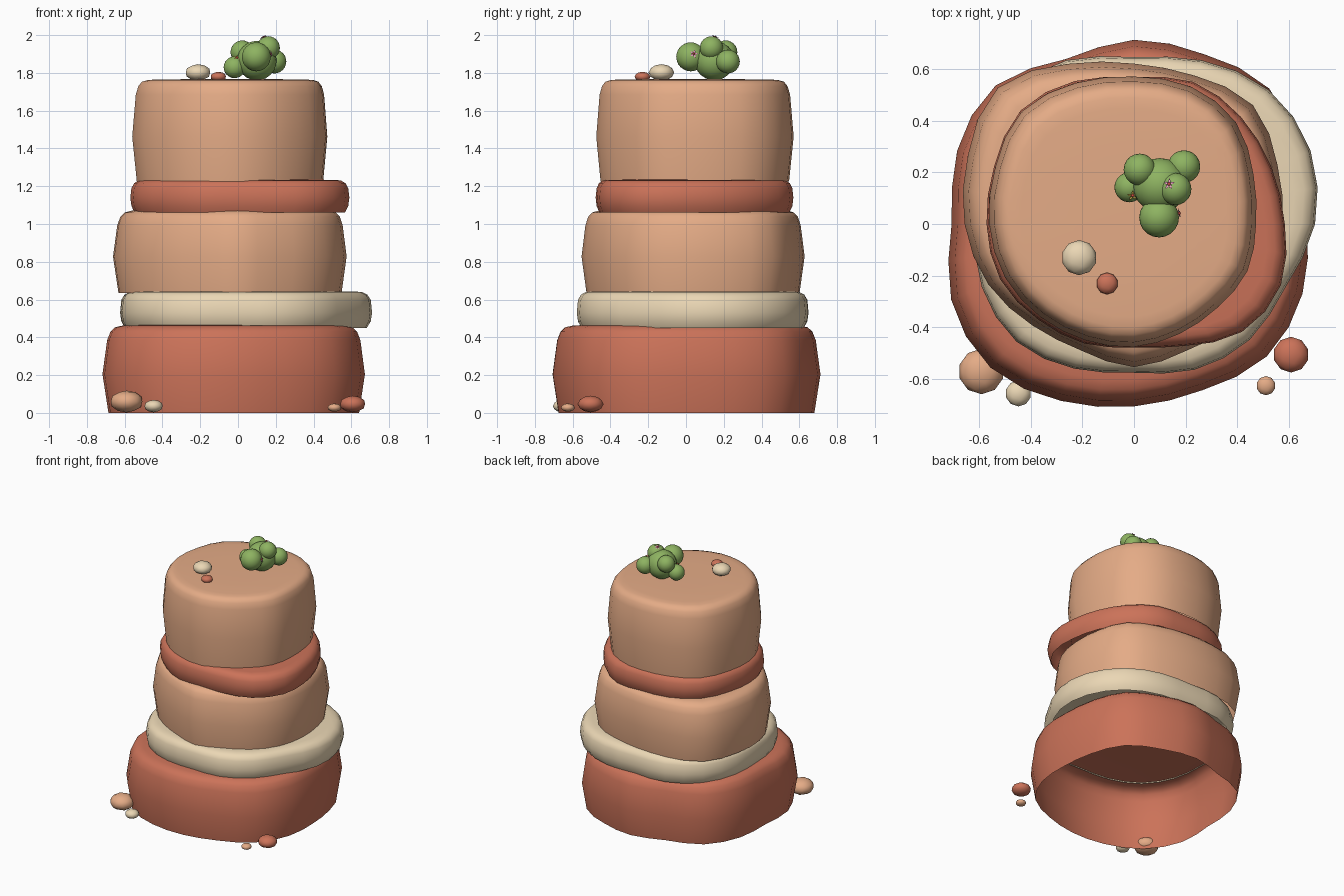
import bpy, bmesh, math
from mathutils import Vector

if "Cube" in bpy.data.objects:
    bpy.data.objects.remove(bpy.data.objects["Cube"])


def material(name, rgb):
    m = bpy.data.materials.new(name)
    m.diffuse_color = (*rgb, 1)
    m.use_nodes = True
    m.node_tree.nodes["Principled BSDF"].inputs["Base Color"].default_value = m.diffuse_color
    return m


RED = material("terracotta", (0.60, 0.17, 0.10))
TAN = material("sandstone", (0.78, 0.41, 0.24))
CREAM = material("pale_stone", (0.83, 0.68, 0.46))
GREEN = material("cactus_green", (0.27, 0.45, 0.12))
PINK = material("petal_pink", (0.85, 0.35, 0.55))
YELLOW = material("petal_yellow", (0.85, 0.60, 0.10))
CORE = material("flower_core", (0.70, 0.08, 0.06))


def finish(name, bm, mat, smooth=True):
    me = bpy.data.meshes.new(name)
    bm.to_mesh(me)
    bm.free()
    for p in me.polygons:
        p.use_smooth = smooth
    me.materials.append(mat)
    ob = bpy.data.objects.new(name, me)
    bpy.context.collection.objects.link(ob)
    return ob


def outline(radii, sub=2):
    """Closed smooth outline through radii spaced evenly round the z axis."""
    n, pts = len(radii), []
    for i in range(n * sub):
        k, t = i // sub, (i % sub) / sub
        a, b, c, d = (radii[(k + j) % n] for j in (-1, 0, 1, 2))
        r = b + 0.5 * t * (c - a + t * (2*a - 5*b + 4*c - d + t * (3*(b - c) + d - a)))
        ang = 2 * math.pi * i / (n * sub)
        pts.append(Vector((r * math.cos(ang), r * math.sin(ang), 0)))
    return pts


def layer(name, radii, profile, mat):
    """Rock layer: open underneath, walls follow (z, scale) profile, capped on top."""
    pts = outline(radii)
    c = sum(pts, Vector()) / len(pts)
    bm = bmesh.new()
    rings = [[bm.verts.new(c + (p - c) * s + Vector((0, 0, z))) for p in pts]
             for z, s in profile]
    n = len(pts)
    for lo, hi in zip(rings, rings[1:]):
        for i in range(n):
            j = (i + 1) % n
            bm.faces.new((lo[i], lo[j], hi[j], hi[i]))
    bm.faces.new(rings[-1])
    return finish(name, bm, mat)


def thick(z0, z1):
    return [(z0, .955), (z0 + (z1 - z0) * .44, 1), (z1 - .08, .965), (z1 - .035, .94),
            (z1 - .012, .905), (z1 - .003, .85), (z1, .77), (z1 + .002, .4)]


def thin(z0, z1):
    return [(z0, .96), (z0 + .035, .99), (z0 + .08, 1), (z1 - .045, .99),
            (z1 - .018, .965), (z1 - .004, .925), (z1, .87), (z1 + .001, .5)]


# Stacked rock layers (radii start at +x, run counter-clockwise)
layer("base_layer", [.67, .69, .74, .71, .712, .69, .757, .74, .705, .765, .785, .74,
                     .705, .695, .725, .705], thick(0, .465), RED)
layer("pale_band", [.70, .739, .735, .685, .645, .685, .70, .66, .62, .637, .643, .605,
                    .575, .61, .633, .635], thin(.45, .643), CREAM)
layer("middle_layer", [.575, .60, .65, .62, .62, .67, .745, .695, .655, .61, .555, .53,
                       .553, .53, .55, .57], thick(.635, 1.073), TAN)
layer("red_band", [.583, .575, .585, .595, .567, .598, .62, .585, .57, .56, .523, .50,
                   .478, .51, .59, .615], thin(1.06, 1.234), RED)
layer("top_layer", [.472, .50, .557, .575, .57, .59, .615, .58, .56, .54, .51, .487,
                    .475, .46, .457, .475], thick(1.225, 1.765), TAN)


def ball(name, loc, size, mat, sub=2):
    bm = bmesh.new()
    bmesh.ops.create_icosphere(bm, subdivisions=sub, radius=1)
    for v in bm.verts:
        v.co = Vector(v.co[i] * size[i] + loc[i] for i in range(3))
    return finish(name, bm, mat)


# Loose stones on the ground and on top: x, y, z, radius, half height
for i, (x, y, z, r, h, m) in enumerate([
        (-.59, -.57, .06, .088, .058, TAN), (-.447, -.655, .036, .05, .033, CREAM),
        (.607, -.505, .047, .069, .044, RED), (.51, -.625, .028, .037, .022, TAN),
        (-.212, -.13, 1.802, .068, .044, CREAM), (-.104, -.23, 1.78, .042, .026, RED)]):
    ball(f"stone_{i + 1}", (x, y, z), (r, r, h), m)

# Cactus cluster
PADS = [(.1, .15, 1.865, .105), (.097, .025, 1.885, .077), (.16, .135, 1.932, .062),
        (.022, .21, 1.91, .062), (.193, .222, 1.86, .063), (-.018, .142, 1.83, .058)]
for i, (x, y, z, r) in enumerate(PADS):
    ball(f"cactus_pad_{i + 1}", (x, y, z), (r, r, r), GREEN, 3)


# Small five-petalled flowers seated on the pads
def flower(name, pad, direction, mat):
    n = Vector(direction).normalized()
    pos = Vector(PADS[pad][:3]) + n * (PADS[pad][3] + .001)
    q = n.to_track_quat('Z', 'Y')
    bm = bmesh.new()
    mid = bm.verts.new(pos)
    rim = []
    for i in range(20):
        a = math.tau * i / 20
        r = .015 + .008 * math.cos(5 * a)
        rim.append(bm.verts.new(pos + q @ Vector((r * math.cos(a), r * math.sin(a), .003))))
    for i in range(20):
        bm.faces.new((mid, rim[i], rim[(i + 1) % 20]))
    finish(name + "_petals", bm, mat, False)
    ball(name + "_core", pos + n * .003, (.007, .007, .007), CORE, 1)


flower("flower_top", 2, (-.38, .3, .9), PINK)
flower("flower_side", 1, (.95, .2, .2), PINK)
flower("flower_left", 5, (.2, -.5, .8), YELLOW)
